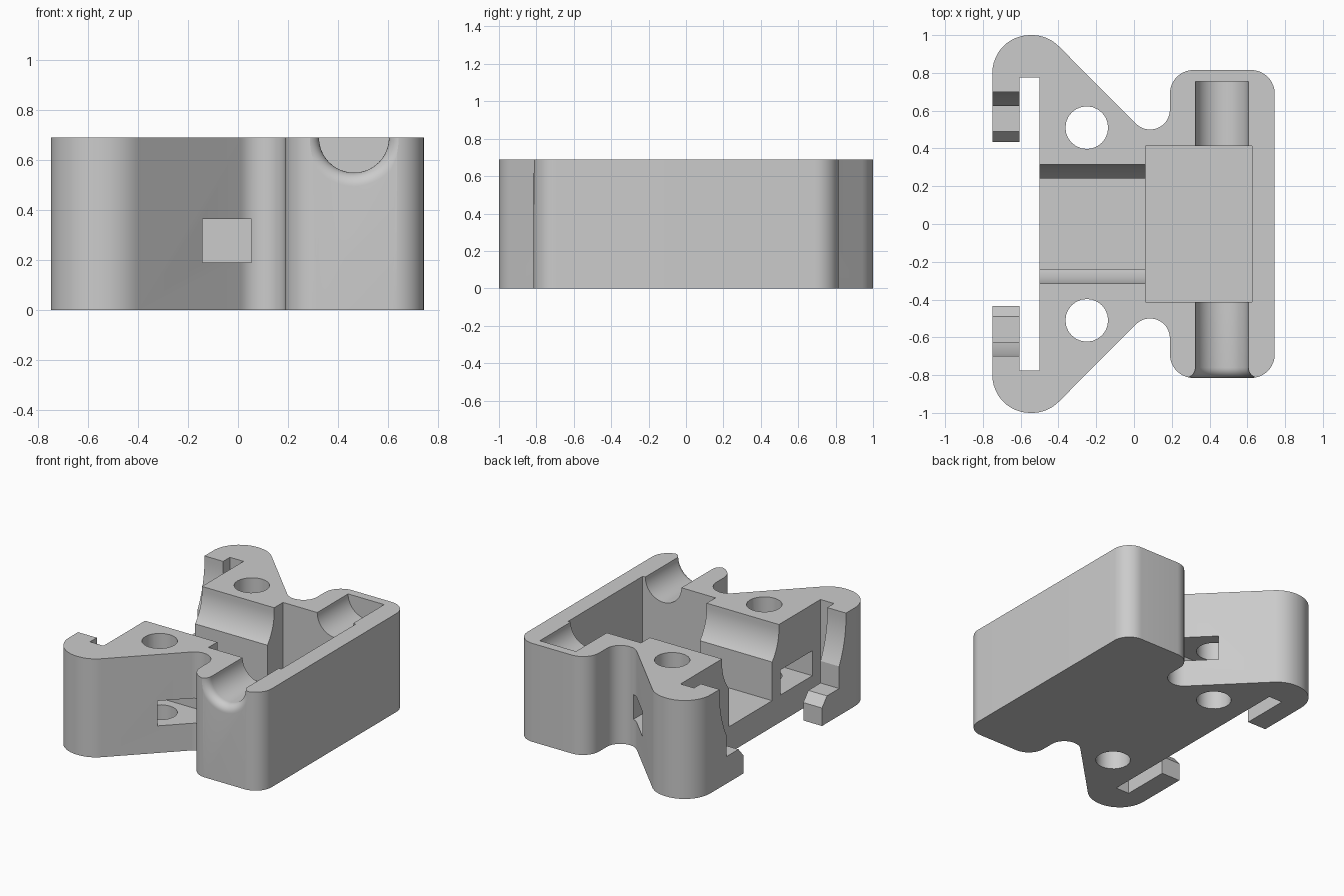
import bpy, bmesh, math
from mathutils import Vector

if "Cube" in bpy.data.objects:
    bpy.data.objects.remove(bpy.data.objects["Cube"], do_unlink=True)

HEIGHT = 0.69
FLOOR = 0.185
ROD_Z = 0.66   # axis height of the round channel cuts

grey = bpy.data.materials.new("plain_grey")
grey.use_nodes = True
grey.diffuse_color = (0.6, 0.6, 0.6, 1)
grey.node_tree.nodes["Principled BSDF"].inputs["Base Color"].default_value = (0.6, 0.6, 0.6, 1)


def arc(cx, cy, r, start, end, steps=12):
    """Points along a circular arc, angles in degrees."""
    angles = [math.radians(start + (end - start) * i / steps) for i in range(steps + 1)]
    return [(cx + r * math.cos(a), cy + r * math.sin(a)) for a in angles]


def make_object(name, bm):
    bmesh.ops.recalc_face_normals(bm, faces=bm.faces)
    mesh = bpy.data.meshes.new(name)
    bm.to_mesh(mesh)
    bm.free()
    mesh.materials.append(grey)
    obj = bpy.data.objects.new(name, mesh)
    bpy.context.collection.objects.link(obj)
    return obj


def prism(name, points, low, high, axis="z"):
    """Extrude a 2D profile: xy along z, or yz along x."""
    bm = bmesh.new()
    place = (lambda p: (p[0], p[1], low)) if axis == "z" else (lambda p: (low, p[0], p[1]))
    step = Vector((0, 0, high - low)) if axis == "z" else Vector((high - low, 0, 0))
    face = bm.faces.new([bm.verts.new(place(p)) for p in points])
    new = bmesh.ops.extrude_face_region(bm, geom=[face])["geom"]
    bmesh.ops.translate(bm, vec=step, verts=[v for v in new if isinstance(v, bmesh.types.BMVert)])
    return make_object(name, bm)


def box(name, x0, x1, y0, y1, z0, z1):
    return prism(name, [(x0, y0), (x1, y0), (x1, y1), (x0, y1)], z0, z1)


def lathe_y(name, profile, cx, cz, sides=64):
    """Closed solid of revolution about a line parallel to y; profile is (y, radius)."""
    bm = bmesh.new()
    turn = [2 * math.pi * i / sides for i in range(sides)]
    rings = [[bm.verts.new((cx + r * math.cos(a), y, cz + r * math.sin(a))) for a in turn]
             for y, r in profile]
    for a, b in zip(rings, rings[1:]):
        for i in range(sides):
            j = (i + 1) % sides
            bm.faces.new((a[i], a[j], b[j], b[i]))
    bm.faces.new(rings[0])
    bm.faces.new(rings[-1])
    return make_object(name, bm)


def cut(target, cutter):
    cutter.hide_render = True
    mod = target.modifiers.new(cutter.name, "BOOLEAN")
    mod.operation = "DIFFERENCE"
    mod.solver = "EXACT"
    mod.object = cutter
    bpy.context.view_layer.objects.active = target
    bpy.ops.object.modifier_apply(modifier=mod.name)
    bpy.data.objects.remove(cutter, do_unlink=True)


# Body outline: rounded housing, waist fillet, sloped wing and hooked arm, mirrored in y
half = (arc(0.62, 0.69, 0.125, 0, 90)
        + arc(0.315, 0.69, 0.125, 90, 180)
        + arc(0.085, 0.605, 0.105, 0, -135, 16)
        + arc(-0.54, 0.8, 0.2, 45, 90, 8)
        + arc(-0.55, 0.8, 0.2, 90, 180)
        + [(-0.75, 0.435), (-0.605, 0.435), (-0.605, 0.775), (-0.5, 0.775)])
body = prism("bracket_body", half + [(x, -y) for x, y in reversed(half)], 0, HEIGHT)

# Deep rectangular cavity in the housing
cut(body, box("cavity_cutter", 0.06, 0.625, -0.413, 0.413, 0.1, 1))

# Side channel: straight walls opening into a round bed
edge = math.degrees(math.acos(0.24 / 0.315))
channel = ([(-0.24, FLOOR), (0.24, FLOOR)]
           + arc(0, ROD_Z, 0.315, -edge, 0) + [(0.315, 1), (-0.315, 1)]
           + arc(0, ROD_Z, 0.315, 180, 180 + edge))
cut(body, prism("channel_cutter", channel, -0.56, 0.062, "x"))

# Lowered hook tips: bevelled tab, step and round relief
edge = math.degrees(math.acos(0.625 / 0.7))
relief = ([(0.4, 0.085), (0.49, 0.19), (0.625, 0.19)]
          + arc(0, ROD_Z, 0.7, -edge, 0) + [(0.7, 1), (0.4, 1)])
for side in (1, -1):
    points = [(side * y, z) for y, z in relief]
    cut(body, prism("hook_cutter", points, -0.8, -0.55, "x"))

    # Vertical screw hole and the nut slot crossing it
    cut(body, prism("screw_cutter", arc(-0.25, side * 0.51, 0.113, 0, 345, 23), -0.1, 1))
    y0, y1 = sorted((side * 0.335, side * 0.685))
    cut(body, box("nut_slot_cutter", -0.55, 0.055, y0, y1, 0.19, 0.365))

# Round rod groove, flared where it leaves the front wall
flare = [(-0.76 - y, 0.195 - x) for x, y in arc(0, 0, 0.055, 90, 0, 8)]
cut(body, lathe_y("groove_cutter", [(-0.85, 0.197)] + flare + [(0.755, 0.14)], 0.465, HEIGHT))

# Smooth curved walls, keep edges crisp
bpy.ops.object.select_all(action="DESELECT")
body.select_set(True)
bpy.context.view_layer.objects.active = body
bpy.ops.object.shade_smooth_by_angle(angle=math.radians(25))
